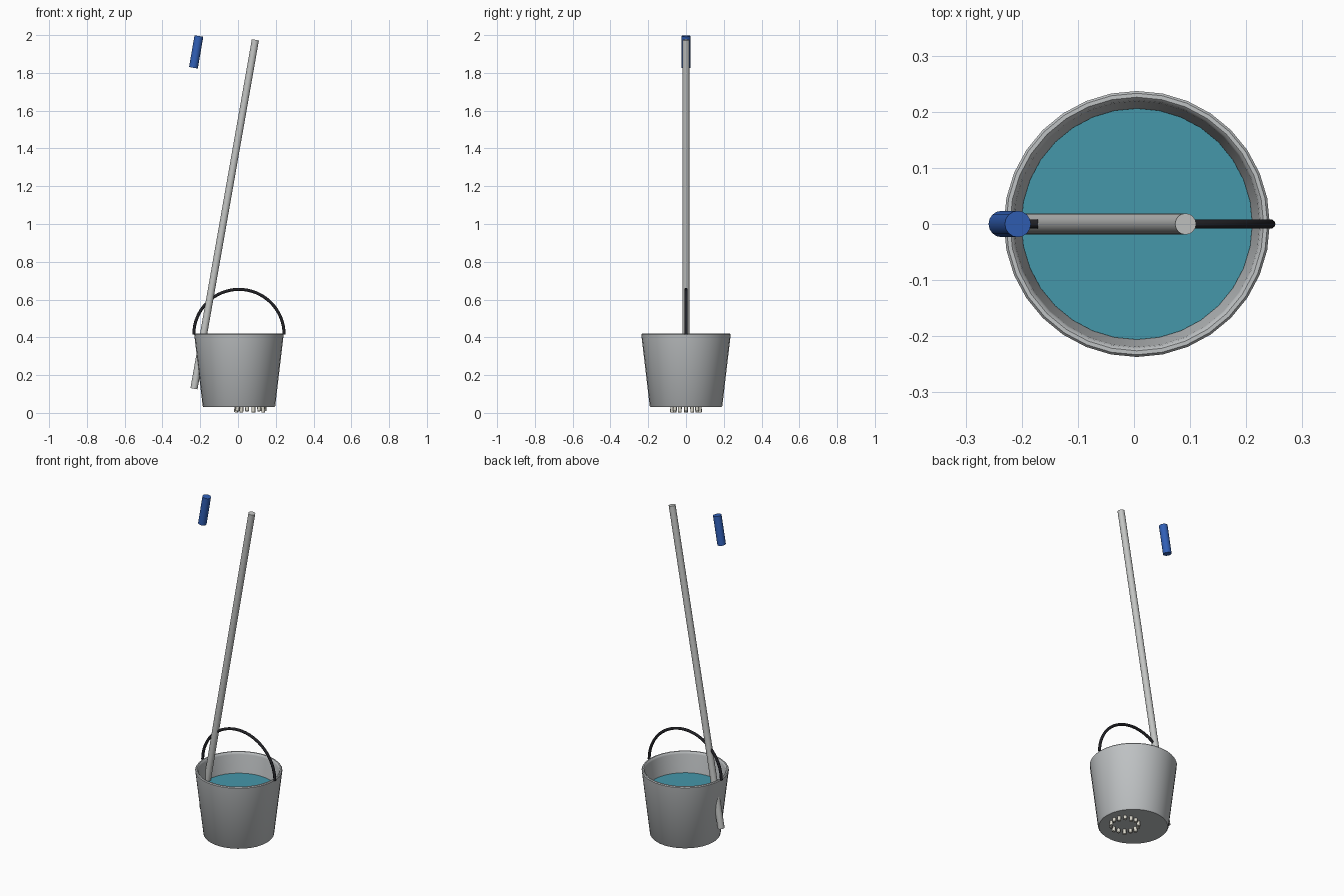
import bpy, bmesh, math
from mathutils import Vector

if "Cube" in bpy.data.objects:
    bpy.data.objects.remove(bpy.data.objects["Cube"])

CX = 0.005          # bucket axis


def mat(name, rgb):
    m = bpy.data.materials.new(name)
    m.diffuse_color = (*rgb, 1)
    m.use_nodes = True
    m.node_tree.nodes["Principled BSDF"].inputs["Base Color"].default_value = m.diffuse_color
    return m


STEEL = mat("bucket_grey", (0.52, 0.54, 0.55))
POLE = mat("pole_grey", (0.55, 0.56, 0.55))
BLUE = mat("grip_blue", (0.03, 0.115, 0.47))
BLACK = mat("bail_black", (0.016, 0.016, 0.02))
WATER = mat("water_teal", (0.06, 0.31, 0.40))
CREAM = mat("strand_cream", (0.68, 0.66, 0.58))


def finish(name, bm, material, angle=40):
    bmesh.ops.recalc_face_normals(bm, faces=bm.faces)
    me = bpy.data.meshes.new(name)
    bm.to_mesh(me)
    bm.free()
    ob = bpy.data.objects.new(name, me)
    bpy.context.collection.objects.link(ob)
    me.materials.append(material)
    bpy.ops.object.select_all(action='DESELECT')
    ob.select_set(True)
    bpy.context.view_layer.objects.active = ob
    bpy.ops.object.shade_smooth_by_angle(angle=math.radians(angle))
    return ob


def tube(bm, points, r, sides=16):
    """Capped round tube swept along points lying in the xz direction."""
    rings = []
    pts = [Vector(p) for p in points]
    for i, p in enumerate(pts):
        d = (pts[min(i + 1, len(pts) - 1)] - pts[max(i - 1, 0)]).normalized()
        u = d.cross(Vector((0, 1, 0))).normalized()
        v = d.cross(u)
        rings.append([bm.verts.new(p + r * (math.cos(a) * u + math.sin(a) * v))
                      for a in (2 * math.pi * k / sides for k in range(sides))])
    for a, b in zip(rings, rings[1:]):
        for k in range(sides):
            j = (k + 1) % sides
            bm.faces.new((a[k], a[j], b[j], b[k]))
    bm.faces.new(rings[0])
    bm.faces.new(rings[-1])


def lathe(name, profile, material, sides=32):
    """Spin an (r, z) profile; ends are closed with flat discs."""
    bm = bmesh.new()
    rings = [[bm.verts.new((CX + r * math.cos(2 * math.pi * k / sides),
                            r * math.sin(2 * math.pi * k / sides), z))
              for k in range(sides)] for r, z in profile]
    for a, b in zip(rings, rings[1:]):
        for k in range(sides):
            j = (k + 1) % sides
            bm.faces.new((a[k], a[j], b[j], b[k]))
    bm.faces.new(rings[0])
    bm.faces.new(rings[-1])
    return finish(name, bm, material)


# Tapered bucket with wall thickness and rounded lip
lathe("bucket", [(0.187, 0.03), (0.192, 0.036), (0.236, 0.408), (0.237, 0.415),
                 (0.233, 0.42), (0.226, 0.42), (0.221, 0.415), (0.219, 0.406),
                 (0.177, 0.048)], STEEL)

# Water surface disc
lathe("water", [(0.204, 0.288), (0.206, 0.30)], WATER)

# Half-hoop carrying handle
bm = bmesh.new()
tube(bm, [(CX + 0.239 * math.cos(t), 0, 0.415 + 0.239 * math.sin(t))
          for t in (math.pi * i / 32 for i in range(33))], 0.008, 10)
finish("bail_handle", bm, BLACK)

# Leaning pole, piercing the bucket wall
bm = bmesh.new()
tube(bm, [(-0.233, 0, 0.128), (0.092, 0, 1.975)], 0.019)
finish("mop_pole", bm, POLE)

# Blue grip
bm = bmesh.new()
tube(bm, [(-0.236, 0, 1.827), (-0.207, 0, 1.995)], 0.0235)
finish("mop_grip", bm, BLUE)

# Ring of mop strands poking out under the bucket
bm = bmesh.new()
N = 14
for i in range(N):
    a = 2 * math.pi * i / N
    c, s = math.cos(a), math.sin(a)
    tube(bm, [(0.065 + 0.076 * c, 0.076 * s, 0.003 if i % 2 else 0.009),
              (0.065 + 0.07 * c, 0.07 * s, 0.10),
              (0.065 + 0.045 * c, 0.045 * s, 0.22)], 0.01, 8)
finish("mop_strands", bm, CREAM, 50)
